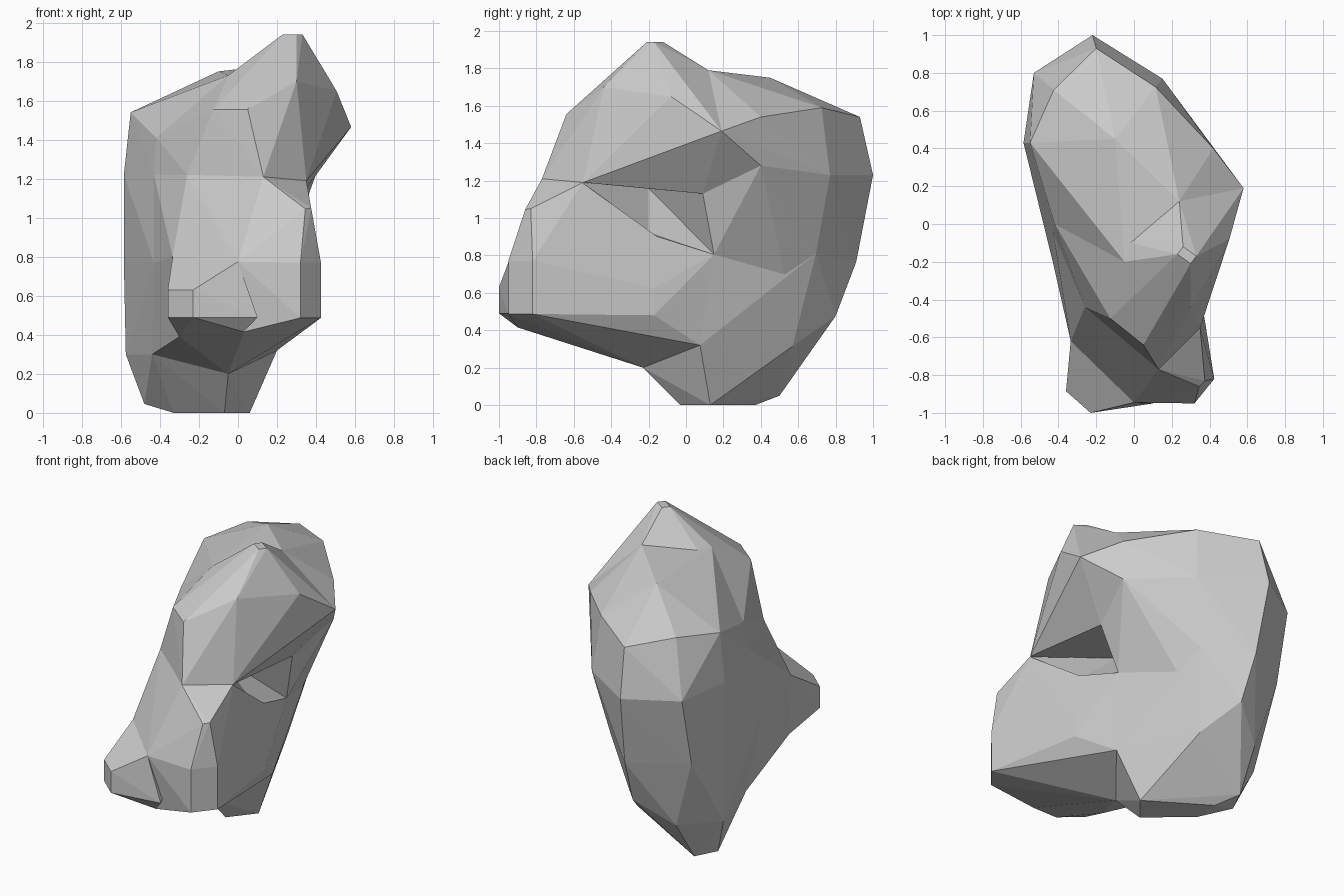
import bpy, bmesh


def hull(name, corners):
    """Faceted solid stretched around a few corner points."""
    bm = bmesh.new()
    for c in corners:
        bm.verts.new(c)
    res = bmesh.ops.convex_hull(bm, input=bm.verts[:])
    loose = {g for g in res["geom_interior"] + res["geom_unused"]
             if isinstance(g, bmesh.types.BMVert)}
    bmesh.ops.delete(bm, geom=list(loose), context='VERTS')
    bmesh.ops.recalc_face_normals(bm, faces=bm.faces[:])
    me = bpy.data.meshes.new(name)
    bm.to_mesh(me)
    bm.free()
    ob = bpy.data.objects.new(name, me)
    bpy.context.collection.objects.link(ob)
    return ob


# Corners shared where the chunks meet
pocket = [(-.02, -.2, 1.16)]
lip = [(.335, .09, 1.13)]
waist = [(-.22, 1, 1.23), (.15, .77, 1.23), (-.53, .8, 1.22),
         (-.585, .43, 1.22), (-.43, -.04, 1.22), (.42, .4, 1.28)] + pocket + lip
crease = [(-.05, -.2, 1.73), (-.42, 0, 1.41), (.24, .12, 1.79),
          (.58, .19, 1.465), (-.43, -.04, 1.22)] + pocket + lip
belt = [(.25, .15, .805), (.1, .53, .69), (.065, .695, .81),
        (-.19, .91, .765), (-.53, .7, .77), (-.585, .43, .78),
        (-.43, -.2, .77)]
seam = [(-.43, -.2, .77), (-.44, 0, .3), (-.05, -.23, .2),
        (.2, .075, .32), (.25, .15, .805)]
brow = [(.35, -.55, 1.19), (.13, -.77, 1.21), (-.26, -.44, 1.22)]
heel = [(0, -.945, .775), (.03, -.9, .415), (-.3, -.65, .39),
        (-.335, -.62, .8)]

# Base the rock stands on
base = hull("rock", belt + seam + [
    (-.575, .43, .3), (-.17, .8, .476), (-.39, .66, .31), (-.41, .5, .05),
    (-.48, .35, .046), (-.33, .2, 0), (-.32, .37, 0), (.06, .13, 0),
    (-.07, -.03, 0), (-.04, .57, .315), (-.15, .3, .95)])

# Middle, between belt and waist
middle = hull("middle", belt + waist + [
    (.24, .48, .995), (-.1, .35, 1.4), (-.15, .3, .6)])

# Upper back
upper = hull("upper_back", waist + crease + [
    (.115, .725, 1.59), (-.2, .93, 1.54), (-.425, .71, 1.58),
    (-.55, .43, 1.54), (-.345, .15, 1.57), (-.1, .45, 1.75),
    (.42, .4, 1.54)])

# Peak and overhang
peak = hull("peak", crease + brow + [
    (.505, -.08, 1.65), (.33, -.17, 1.94), (.3, -.21, 1.94),
    (.23, -.16, 1.94), (.26, -.12, 1.94), (.3, -.44, 1.7),
    (-.125, -.5, 1.555), (.05, -.64, 1.555), (-.05, .25, 1.4)])

# Jutting front foot
foot = hull("front_foot", seam + brow + heel + pocket + [
    (-.43, -.04, 1.22), (.345, -.86, 1.045), (.375, -.83, 1.05),
    (.32, -.95, .77), (.32, -.95, .487), (.425, -.82, .77),
    (.425, -.82, .487), (.285, -.49, .415), (.32, -.17, .48),
    (.32, -.17, .625), (-.1, .2, .6), (-.05, -.4, 1.3)])

# Blunt tip at the front left of the foot
tip = hull("foot_tip", heel + [
    (-.23, -1, .63), (-.36, -.885, .63), (-.23, -1, .49), (-.36, -.885, .49),
    (.1, -.95, .49), (0, -.6, .65)])

# Wedge cut under the overhang on the right side
notch = hull("notch_cutter", pocket + lip + [
    (.35, -.55, 1.185), (.24, -.2, .925), (.25, .15, .805),
    (.7, -.1, 1.13), (.5, 0, .82)])

# Fuse the chunks and carve the notch
steps = ((middle, 'UNION'), (foot, 'UNION'), (tip, 'UNION'),
         (notch, 'DIFFERENCE'), (upper, 'UNION'), (peak, 'UNION'))
for ob, op in steps:
    mod = base.modifiers.new(ob.name, 'BOOLEAN')
    mod.operation = op
    mod.solver = 'EXACT'
    mod.object = ob
bpy.context.view_layer.update()
deps = bpy.context.evaluated_depsgraph_get()
solid = bpy.data.meshes.new_from_object(base.evaluated_get(deps))
base.modifiers.clear()
base.data = solid
for ob, op in steps:
    bpy.data.objects.remove(ob)
